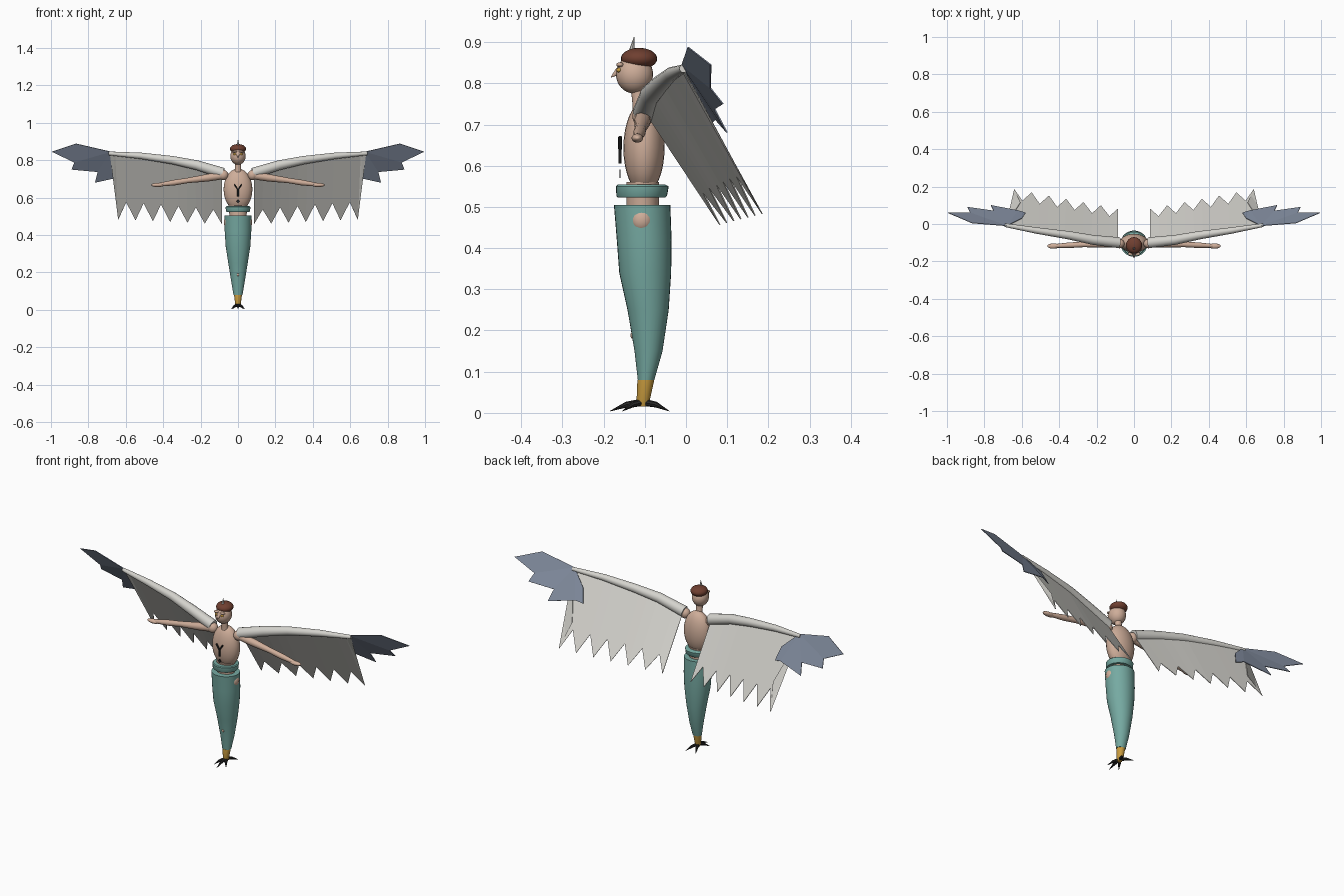
import bpy, bmesh, math
from mathutils import Vector

if "Cube" in bpy.data.objects:
    bpy.data.objects.remove(bpy.data.objects["Cube"])


def material(name, rgb):
    m = bpy.data.materials.new(name)
    m.use_nodes = True
    m.diffuse_color = (*rgb, 1)
    m.node_tree.nodes["Principled BSDF"].inputs["Base Color"].default_value = (*rgb, 1)
    return m


SKIN = material("skin", (0.62, 0.42, 0.32))
TEAL = material("teal cloth", (0.18, 0.40, 0.36))
PALE = material("pale feather", (0.66, 0.65, 0.61))
SLATE = material("slate feather", (0.22, 0.26, 0.34))
BROWN = material("brown hair", (0.16, 0.05, 0.03))
GOLD = material("gold", (0.60, 0.34, 0.05))
BLACK = material("black claw", (0.02, 0.02, 0.02))


def finish(name, bm, mat, smooth=True):
    bmesh.ops.recalc_face_normals(bm, faces=bm.faces)
    mesh = bpy.data.meshes.new(name)
    bm.to_mesh(mesh)
    bm.free()
    mesh.materials.append(mat)
    ob = bpy.data.objects.new(name, mesh)
    bpy.context.collection.objects.link(ob)
    if smooth:
        bpy.ops.object.select_all(action="DESELECT")
        ob.select_set(True)
        bpy.context.view_layer.objects.active = ob
        bpy.ops.object.shade_smooth_by_angle(angle=math.radians(40))
    return ob


def skin_rings(bm, rings):
    for a, b in zip(rings, rings[1:]):
        for i in range(len(a)):
            j = (i + 1) % len(a)
            bm.faces.new((a[i], a[j], b[j], b[i]))
    bm.faces.new(rings[0])
    bm.faces.new(rings[-1])


def stack(name, rows, mat, n=32):
    """Loft of level ellipses given as (z, front y, back y, half width)."""
    bm = bmesh.new()
    rings = []
    for z, y0, y1, rx in rows:
        ring = []
        for i in range(n):
            a = math.tau * i / n
            ring.append(bm.verts.new((rx * math.cos(a), (y0 + y1) / 2 + (y1 - y0) / 2 * math.sin(a), z)))
        rings.append(ring)
    skin_rings(bm, rings)
    return finish(name, bm, mat)


def tube(name, points, radii, mat, n=16):
    """Tapered tube through a path."""
    bm = bmesh.new()
    pts = [Vector(p) for p in points]
    rings = []
    for k, p in enumerate(pts):
        d = pts[min(k + 1, len(pts) - 1)] - pts[max(k - 1, 0)]
        q = d.to_track_quat("Z", "Y")
        rings.append([bm.verts.new(p + q @ Vector((radii[k] * math.cos(math.tau * i / n),
                                                   radii[k] * math.sin(math.tau * i / n), 0)))
                      for i in range(n)])
    skin_rings(bm, rings)
    return finish(name, bm, mat)


def ball(name, loc, size, mat):
    bm = bmesh.new()
    bmesh.ops.create_uvsphere(bm, u_segments=24, v_segments=16, radius=1)
    bmesh.ops.scale(bm, vec=size, verts=bm.verts)
    bmesh.ops.translate(bm, vec=loc, verts=bm.verts)
    return finish(name, bm, mat)


def plate(name, mat, faces):
    """Thin sheet made of point lists."""
    bm = bmesh.new()
    for face in faces:
        bm.faces.new([bm.verts.new(p) for p in face])
    bmesh.ops.remove_doubles(bm, verts=bm.verts, dist=0.0005)
    ob = finish(name, bm, mat, False)
    mod = ob.modifiers.new("thickness", "SOLIDIFY")
    mod.thickness = 0.003
    mod.offset = 0
    return ob


# Body and clothing
stack("skirt", [(0.08, -0.117, -0.077, 0.024), (0.15, -0.125, -0.057, 0.036), (0.25, -0.142, -0.042, 0.052),
                (0.34, -0.162, -0.036, 0.066), (0.42, -0.168, -0.035, 0.071), (0.505, -0.175, -0.038, 0.072)], TEAL)
stack("belt", [(0.523, -0.166, -0.05, 0.062), (0.527, -0.169, -0.046, 0.065), (0.55, -0.17, -0.042, 0.066),
               (0.554, -0.166, -0.05, 0.062)], TEAL)
stack("waist", [(0.49, -0.145, -0.065, 0.045), (0.56, -0.145, -0.065, 0.05)], SKIN)
ball("torso", (0, -0.102, 0.643), (0.077, 0.05, 0.112), SKIN)
stack("neck", [(0.72, -0.13, -0.09, 0.022), (0.75, -0.13, -0.1, 0.017), (0.80, -0.135, -0.1, 0.017)], SKIN)

# Head
ball("head", (0, -0.125, 0.822), (0.041, 0.045, 0.047), SKIN)
ball("hair", (0, -0.114, 0.86), (0.043, 0.044, 0.026), BROWN)
tube("crest_feather", [(0, -0.132, 0.875), (0, -0.126, 0.913)], [0.008, 0.0005], PALE, 8)
tube("nose", [(0, -0.163, 0.83), (0, -0.182, 0.815)], [0.010, 0.001], SKIN, 10)

# Shin and claws
stack("shin", [(0.015, -0.115, -0.092, 0.010), (0.03, -0.12, -0.088, 0.015), (0.08, -0.118, -0.077, 0.021)], GOLD)
for i, (x, y) in enumerate([(0, -0.185), (0.036, -0.155), (-0.036, -0.155), (0.03, -0.04), (-0.03, -0.04)]):
    tube(f"claw_{i + 1}", [(0, -0.105, 0.026), (x * 0.5, (y - 0.105) / 2, 0.02), (x, y, 0.004)],
         [0.009, 0.007, 0.0005], BLACK, 8)
ball("skirt_button", (0, -0.129, 0.188), (0.007, 0.006, 0.008), SKIN)

# Chest markings
for i, (a, b) in enumerate([((0, 0.605), (0, 0.642)), ((0, 0.64), (0.019, 0.67)), ((0, 0.64), (-0.019, 0.67))]):
    tube(f"chest_mark_{i + 1}", [(a[0], -0.16, a[1]), (b[0], -0.16, b[1])], [0.0045, 0.0045], BLACK, 6)
plate("belly_mark", BLACK, [[(0, -0.16, 0.57), (0.011, -0.16, 0.58), (0, -0.16, 0.591), (-0.011, -0.16, 0.58)]])

# Wing leading edge path and feather tips, for the +x side
EDGE = [Vector(p) for p in [(0.08, -0.10, 0.73), (0.22, -0.085, 0.773), (0.35, -0.06, 0.80),
                            (0.52, -0.035, 0.823), (0.69, -0.006, 0.836)]]


def edge_at(x):
    for a, b in zip(EDGE, EDGE[1:]):
        if x <= b.x:
            break
    return a.lerp(b, (x - a.x) / (b.x - a.x))


INNER, OUTER = Vector((0.085, 0.082, 0.457)), Vector((0.64, 0.185, 0.483))
FEATHERS = 7
columns = []
for k in range(2 * FEATHERS - 1):
    t = k / (2 * FEATHERS - 2)
    low = INNER.lerp(OUTER, t)
    top = edge_at(0.085 + 0.57 * t)
    if k % 2:
        low = low.lerp(top, 0.27)
    columns.append((top, low))
columns.append((edge_at(0.685), Vector((0.607, 0.115, 0.61))))

HAND = [(0.68, -0.01, 0.845), (0.866, 0.005, 0.888), (0.995, 0.06, 0.845), (0.875, 0.06, 0.788),
        (0.89, 0.09, 0.75), (0.75, 0.07, 0.737), (0.765, 0.10, 0.68), (0.62, 0.072, 0.712),
        (0.58, 0.06, 0.70), (0.60, 0.03, 0.77)]

# Paired parts
for side, s in (("left", 1), ("right", -1)):
    def flip(p):
        return (p[0] * s, p[1], p[2])

    ball(f"{side}_eye", (0.017 * s, -0.162, 0.832), (0.009, 0.007, 0.006), GOLD)
    ball(f"{side}_brow", (0.018 * s, -0.16, 0.845), (0.014, 0.009, 0.006), SKIN)
    ball(f"{side}_shoulder", (0.078 * s, -0.105, 0.72), (0.027, 0.025, 0.027), SKIN)
    tube(f"{side}_arm", [flip(p) for p in [(0.08, -0.105, 0.718), (0.16, -0.106, 0.706), (0.27, -0.11, 0.691),
                                           (0.34, -0.113, 0.68), (0.42, -0.117, 0.669)]],
         [0.02, 0.02, 0.014, 0.015, 0.010], SKIN)
    ball(f"{side}_hand", (0.43 * s, -0.118, 0.667), (0.034, 0.014, 0.011), SKIN)
    ball(f"{side}_hip_patch", (0.054 * s, -0.107, 0.468), (0.022, 0.027, 0.030), SKIN)
    tube(f"{side}_wing_arm", [flip(p) for p in EDGE], [0.029, 0.026, 0.022, 0.017, 0.010], PALE)
    plate(f"{side}_wing_feathers", PALE,
          [[flip(p) for p in (a[0], b[0], b[1], a[1])] for a, b in zip(columns, columns[1:])])
    h = [flip(p) for p in HAND]
    plate(f"{side}_wing_tip", SLATE, [h[:4], [h[0], h[3], h[4], h[5]], [h[0], h[5], h[6], h[7]],
                                      [h[0], h[7], h[8], h[9]]])
